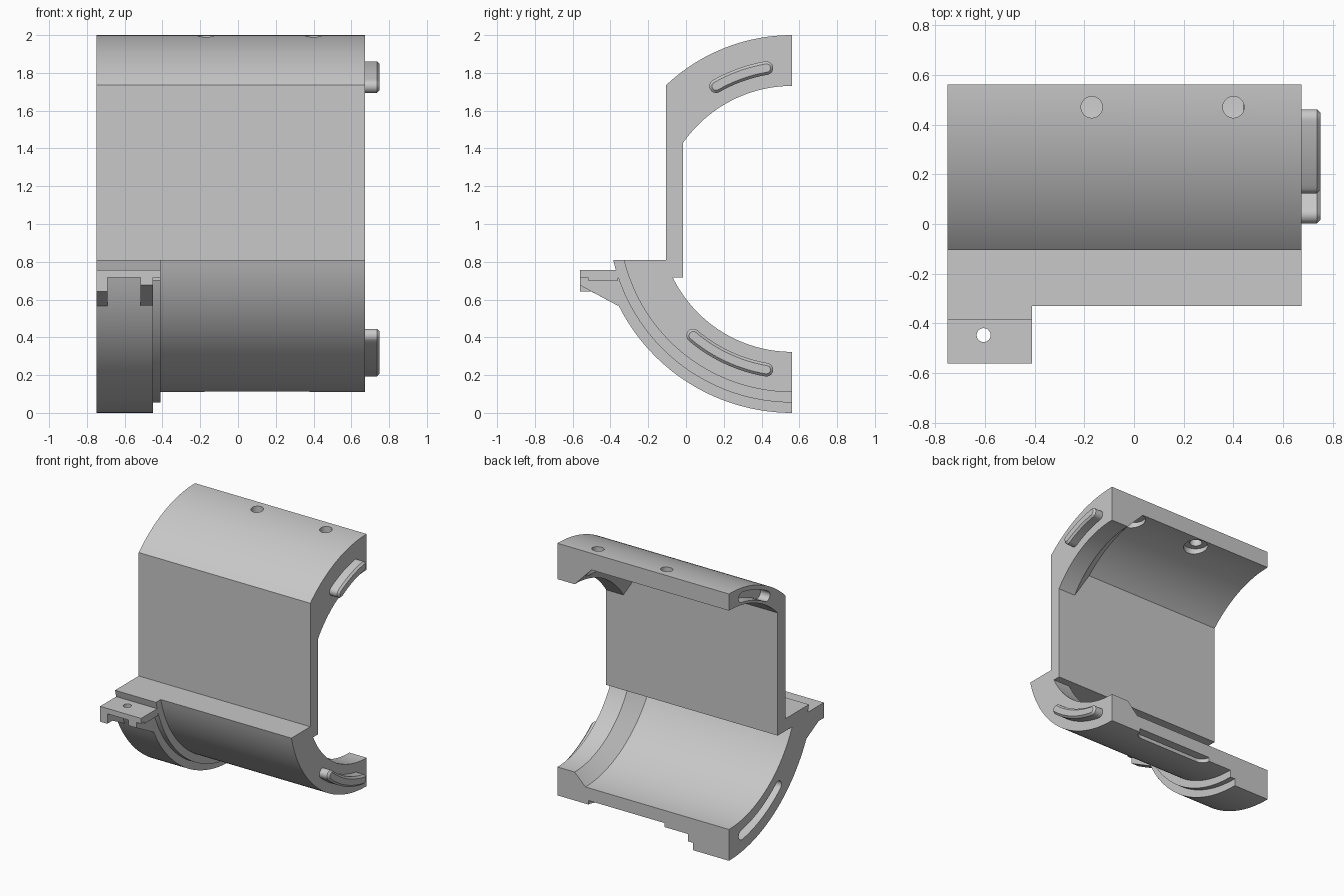
import bpy, bmesh, math
from math import asin, acos, pi, radians

if "Cube" in bpy.data.objects:
    bpy.data.objects.remove(bpy.data.objects["Cube"])

CY, CZ = 0.562, 1.027        # centre line of the outer shell and rim
BORE_Z, BORE_R = 1.055, 0.82  # main bore, set slightly higher
X0, X1 = -0.75, 0.673        # ends of the shell
FRONT = -0.562               # front edge of the bracket

grey = bpy.data.materials.new("plain grey")
grey.use_nodes = True
colour = (0.58, 0.58, 0.58, 1)
grey.diffuse_color = colour
grey.node_tree.nodes["Principled BSDF"].inputs["Base Color"].default_value = colour


def arc(r, a0, a1, n=40, cy=CY, cz=CZ):
    """Points (y, z) on an arc, angles in radians from +y."""
    return [(cy + r * math.cos(a0 + (a1 - a0) * i / n),
             cz + r * math.sin(a0 + (a1 - a0) * i / n)) for i in range(n + 1)]


def at_z(r, z, cz=CZ):
    return pi - asin((z - cz) / r)


def at_y(r, y):
    return acos((y - CY) / r)


def section(x, prof):
    return [(x, y, z) for y, z in prof]


def loft(name, sections):
    """Join matching sections and cap both ends."""
    bm = bmesh.new()
    rings = [[bm.verts.new(p) for p in s] for s in sections]
    for a, b in zip(rings, rings[1:]):
        for i in range(len(a)):
            j = (i + 1) % len(a)
            bm.faces.new((a[i], a[j], b[j], b[i]))
    bm.faces.new(rings[0])
    bm.faces.new(rings[-1])
    bmesh.ops.recalc_face_normals(bm, faces=bm.faces)
    me = bpy.data.meshes.new(name)
    bm.to_mesh(me)
    bm.free()
    ob = bpy.data.objects.new(name, me)
    bpy.context.collection.objects.link(ob)
    me.materials.append(grey)
    return ob


def extrude(name, x0, x1, prof):
    return loft(name, [section(x0, prof), section(x1, prof)])


def box(name, x0, x1, y0, y1, z0, z1):
    return extrude(name, x0, x1, [(y0, z0), (y1, z0), (y1, z1), (y0, z1)])


def drill(x, y, z0, z1, r):
    bpy.ops.mesh.primitive_cylinder_add(vertices=32, radius=r, depth=z1 - z0,
                                        location=(x, y, (z0 + z1) / 2))
    ob = bpy.context.object
    ob.data.materials.append(grey)
    return ob


def activate(ob):
    bpy.ops.object.select_all(action='DESELECT')
    ob.select_set(True)
    bpy.context.view_layer.objects.active = ob


def cut(ob, cutter):
    mod = ob.modifiers.new("cut", 'BOOLEAN')
    mod.operation = 'DIFFERENCE'
    mod.solver = 'EXACT'
    mod.object = cutter
    activate(ob)
    bpy.ops.object.modifier_apply(modifier=mod.name)
    bpy.data.objects.remove(cutter)


def curved_slot(r, w, a0, a1):
    """Slot outline with round ends that follows the shell."""
    a0, a1 = radians(a0), radians(a1)
    end = lambda a: (CY + r * math.cos(a), CZ + r * math.sin(a))
    return (arc(r + w, a0, a1, 20) + arc(w, a1, a1 + pi, 10, *end(a1))[1:-1]
            + arc(r - w, a1, a0, 20) + arc(w, a0 + pi, a0 + 2 * pi, 10, *end(a0))[1:-1])


def shell_profile(inner, cz):
    """C-shaped section with a flat wall and a shelf."""
    wall_out, wall_in, shelf, under = -0.105, -0.015, 0.81, 0.718
    return (arc(0.973, pi / 2, at_y(0.973, wall_out))
            + [(wall_out, shelf)]
            + arc(0.917, at_z(0.917, shelf), 1.5 * pi)
            + arc(inner, 1.5 * pi, at_z(inner, under, cz), cz=cz)
            + [(wall_in, under)]
            + arc(inner, at_y(inner, wall_in), pi / 2, cz=cz))


# Shell with a thicker rim at one end, joined to the bore by a cone
rim = 0.704
wide, narrow = shell_profile(BORE_R, BORE_Z), shell_profile(rim, CZ)
cone_end = [(0.52 - 0.9 * max(math.hypot(y - CY, z - CZ) - rim, 0), y, z) for y, z in wide]
shell = loft("shell", [section(X0, wide), cone_end,
                       section(0.53, narrow), section(X1, narrow)])

# Screw holes, counterbored from inside
for x in (-0.17, 0.4):
    cut(shell, drill(x, 0.47, 1.6, 2.1, 0.043))
    cut(shell, drill(x, 0.47, 1.6, 1.9, 0.085))

# Round-ended recess under the lower edge
cut(shell, box("recess", -0.15, 0.35, 0.497, 0.62, 0.05, 0.14))
for x in (-0.15, 0.35):
    cut(shell, drill(x, CY, 0.05, 0.14, 0.065))

# Stepped flange rings around the lower half
parts = [shell]
for name, r0, r1, x1, top in (("inner_flange", 0.908, 0.972, -0.41, 0.81),
                              ("outer_flange", 0.96, CZ, -0.45, 0.718)):
    prof = arc(r1, at_z(r1, top), 1.5 * pi) + arc(r0, 1.5 * pi, at_z(r0, top))
    parts.append(extrude(name, X0, x1, prof))

# Tongues on one end, grooves in the other
for place, a0, a1 in (("upper", 99.7, 119.8), ("lower", 229.7, 260.3)):
    for ob in parts[:2]:
        cut(ob, extrude("groove", X0 - 0.05, X0 + 0.08, curved_slot(0.903, 0.037, a0, a1)))
    side, tip = curved_slot(0.81, 0.036, a0, a1), curved_slot(0.81, 0.022, a0, a1)
    parts.append(loft(place + "_tongue",
                      [section(0.62, side), section(0.736, side), section(0.75, tip)]))

# Bracket plate with its hole, edge strip and two gussets
plate = box("bracket_plate", X0, -0.41, FRONT, -0.36, 0.717, 0.757)
cut(plate, drill(-0.605, -0.447, 0.6, 0.9, 0.028))
parts.append(plate)
parts.append(box("bracket_strip", -0.45, -0.41, -0.52, -0.36, 0.702, 0.717))
parts.append(extrude("right_gusset", X0, -0.69,
                     [(FRONT, 0.717), (FRONT, 0.642), (-0.5, 0.642), (-0.36, 0.567), (-0.34, 0.717)]))
parts.append(extrude("left_gusset", -0.515, -0.45,
                     [(FRONT, 0.717), (FRONT, 0.676), (-0.36, 0.567), (-0.34, 0.717)]))

for ob in parts:
    activate(ob)
    bpy.ops.object.shade_smooth_by_angle(angle=radians(25))
